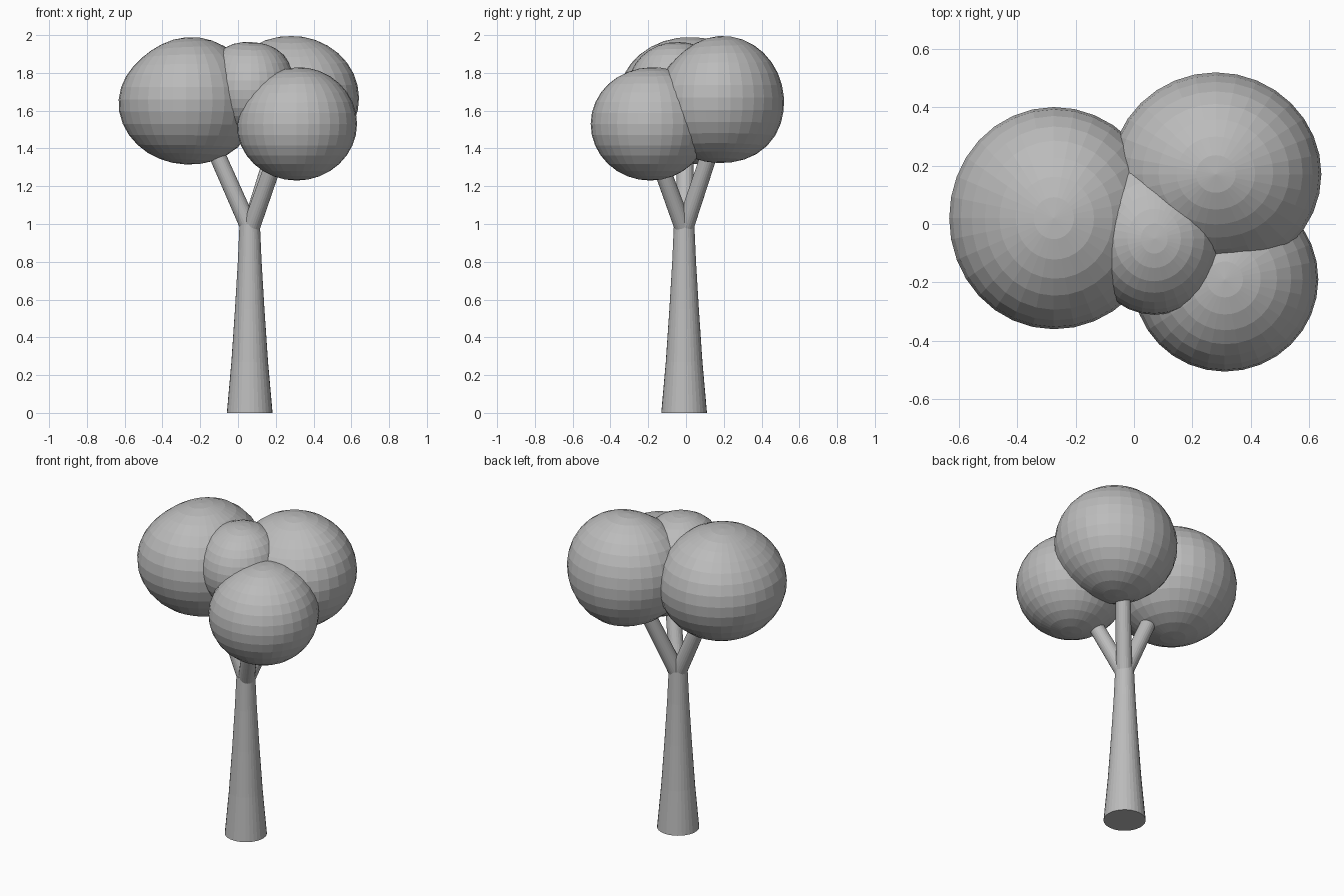
import bpy, bmesh, math
from mathutils import Vector

if "Cube" in bpy.data.objects:
    bpy.data.objects.remove(bpy.data.objects["Cube"])

grey = bpy.data.materials.new("plain grey")
grey.use_nodes = True
grey.diffuse_color = (0.5, 0.5, 0.5, 1)
grey.node_tree.nodes["Principled BSDF"].inputs["Base Color"].default_value = (0.5, 0.5, 0.5, 1)


def finish(name, bm):
    mesh = bpy.data.meshes.new(name)
    bmesh.ops.recalc_face_normals(bm, faces=bm.faces)
    bm.to_mesh(mesh)
    bm.free()
    mesh.materials.append(grey)
    obj = bpy.data.objects.new(name, mesh)
    bpy.context.collection.objects.link(obj)
    return obj


def blob(name, centre, radii, dents):
    """Sphere pushed in or out by soft dents: (direction, amount)."""
    bm = bmesh.new()
    bmesh.ops.create_uvsphere(bm, u_segments=32, v_segments=16, radius=1)
    for v in bm.verts:
        n = v.co.normalized()
        scale = 1 + sum(a * math.exp(4 * (n.dot(Vector(d).normalized()) - 1)) for d, a in dents)
        v.co = Vector(centre) + Vector(r * c * scale for r, c in zip(radii, n))
    return finish(name, bm)


def tube(name, rings, sides):
    """Lofted round tube through (centre, radius) rings along a mostly upright path."""
    bm = bmesh.new()
    axis = (Vector(rings[-1][0]) - Vector(rings[0][0])).normalized()
    turn = axis.to_track_quat("Z", "Y")
    loops = []
    for centre, r in rings:
        angles = [math.tau * i / sides for i in range(sides)]
        loops.append([bm.verts.new(Vector(centre) + turn @ Vector((r * math.cos(a), r * math.sin(a), 0)))
                      for a in angles])
    for low, high in zip(loops, loops[1:]):
        for i in range(sides):
            j = (i + 1) % sides
            bm.faces.new((low[i], low[j], high[j], high[i]))
    bm.faces.new(loops[0][::-1])
    bm.faces.new(loops[-1])
    return finish(name, bm)


# Trunk with a gentle flare at the foot
tube("trunk", [((0.062, -0.01, z), r) for z, r in
               ((0, 0.121), (0.27, 0.097), (0.55, 0.078), (0.8, 0.063), (1.0, 0.054))], 32)

# Three forking branches
for side, tip in (("right", (-0.17, 0.0, 1.5)),
                  ("back", (0.21, 0.15, 1.45)),
                  ("front", (0.21, -0.16, 1.38))):
    tube(side + "_branch", [((0.065, -0.01, 0.97), 0.047), (tip, 0.043)], 24)

# Crown of four overlapping leaf masses
blob("right_foliage", (-0.275, 0.02, 1.66), (0.365, 0.38, 0.34),
     [((-0.65, 0, 0.75), -0.09), ((0.7, 0, -0.6), 0.06)])
blob("back_foliage", (0.28, 0.17, 1.67), (0.36, 0.34, 0.335),
     [((0, 0.7, -0.7), 0.08), ((0, -0.7, 0.7), -0.1), ((0.2, -0.7, -0.6), 0.05)])
blob("front_foliage", (0.31, -0.19, 1.53), (0.32, 0.315, 0.3),
     [((0, 0.7, 0.7), 0.05), ((-0.7, 0, 0.7), -0.06)])
blob("middle_foliage", (0.07, -0.05, 1.71), (0.23, 0.26, 0.25),
     [((0, 0, 1), -0.07), ((-0.6, 0, 0.8), 0.1), ((0.6, 0, 0.8), 0.07), ((-0.4, 0.8, 0.2), 0.12)])
